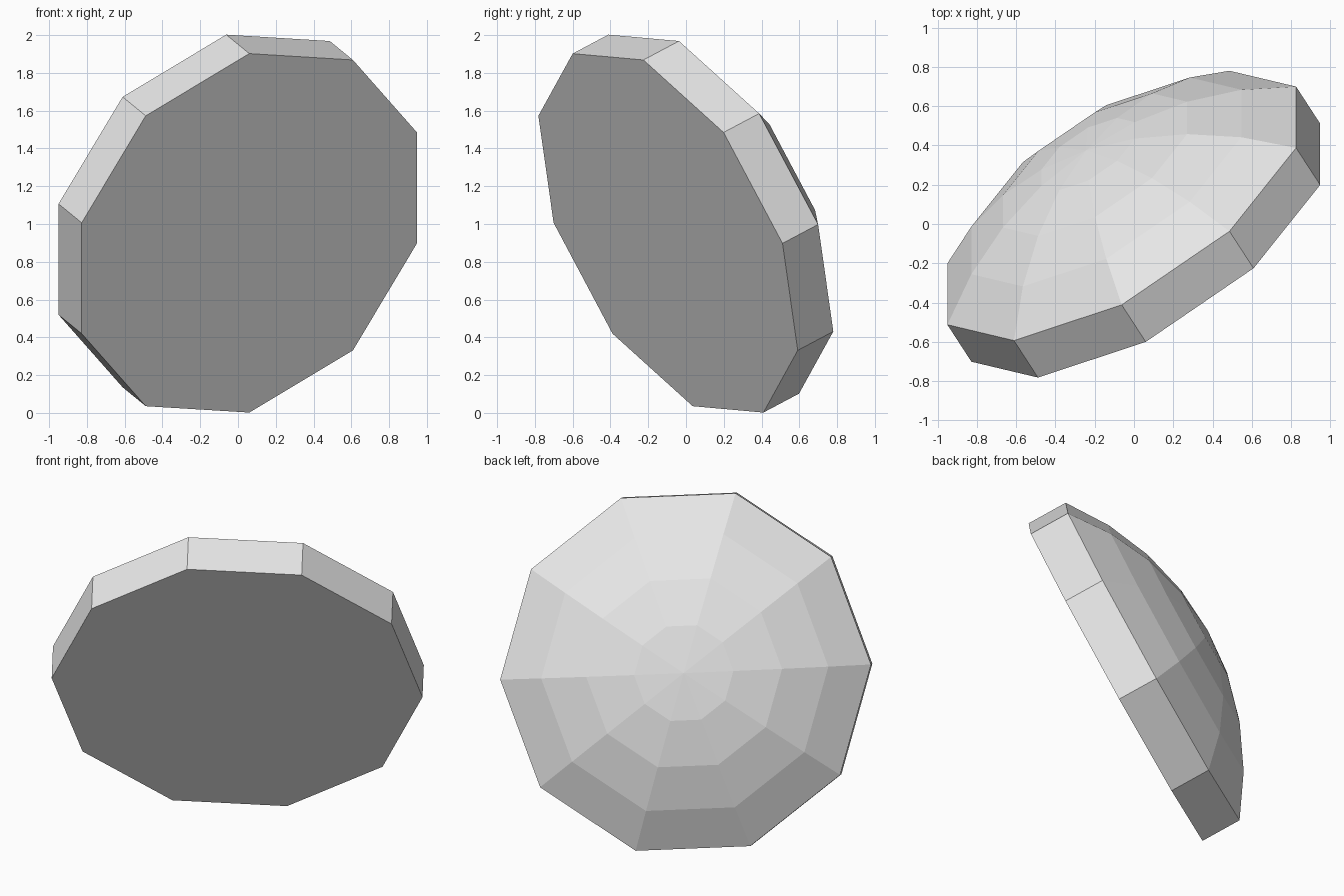
import bpy, bmesh
from math import sin, cos, asin, pi, tau
from mathutils import Vector, Matrix

cube = bpy.data.objects.get("Cube")
if cube:
    bpy.data.objects.remove(cube, do_unlink=True)

SIDES = 10
RADIUS = 1.076
RIM = 0.246          # thickness of the straight rim
RISE = 0.367         # height of the dome above the rim
STEPS = 4            # rings of the dome

# Profile: flat base, straight rim, spherical cap
ball = (RADIUS ** 2 + RISE ** 2) / (2 * RISE)
spread = asin(RADIUS / ball)
profile = [(RADIUS, 0)]
for i in range(STEPS, 0, -1):
    a = spread * i / STEPS
    profile.append((ball * sin(a), RIM + RISE - ball * (1 - cos(a))))

# Lathe the profile into a closed mesh
bm = bmesh.new()
rings = [[bm.verts.new((r * cos(tau * k / SIDES), r * sin(tau * k / SIDES), h))
          for k in range(SIDES)] for r, h in profile]
apex = bm.verts.new((0, 0, RIM + RISE))
bm.faces.new(rings[0])
for low, high in zip(rings, rings[1:]):
    for k in range(SIDES):
        n = (k + 1) % SIDES
        bm.faces.new((low[k], low[n], high[n], high[k]))
for k in range(SIDES):
    bm.faces.new((rings[-1][k], rings[-1][(k + 1) % SIDES], apex))

# Tilt the disc: one corner points up and forward, the dome faces back
axis = Vector((-0.498, 0.766, 0.407)).normalized()
corner = Vector((0, -0.505, 0.95))
corner = (corner - axis * corner.dot(axis)).normalized()
side = axis.cross(corner)
tilt = Matrix((corner, side, axis)).transposed().to_4x4()
bm.transform(Matrix.Translation((0.06, -0.095, 0.952)) @ tilt)
bmesh.ops.recalc_face_normals(bm, faces=bm.faces)

mesh = bpy.data.meshes.new("domed_disc")
bm.to_mesh(mesh)
bm.free()
disc = bpy.data.objects.new("domed_disc", mesh)
bpy.context.collection.objects.link(disc)

# Single pale grey colour
grey = bpy.data.materials.new("pale_grey")
grey.use_nodes = True
colour = (0.8, 0.8, 0.8, 1)
grey.diffuse_color = colour
grey.node_tree.nodes["Principled BSDF"].inputs["Base Color"].default_value = colour
mesh.materials.append(grey)
